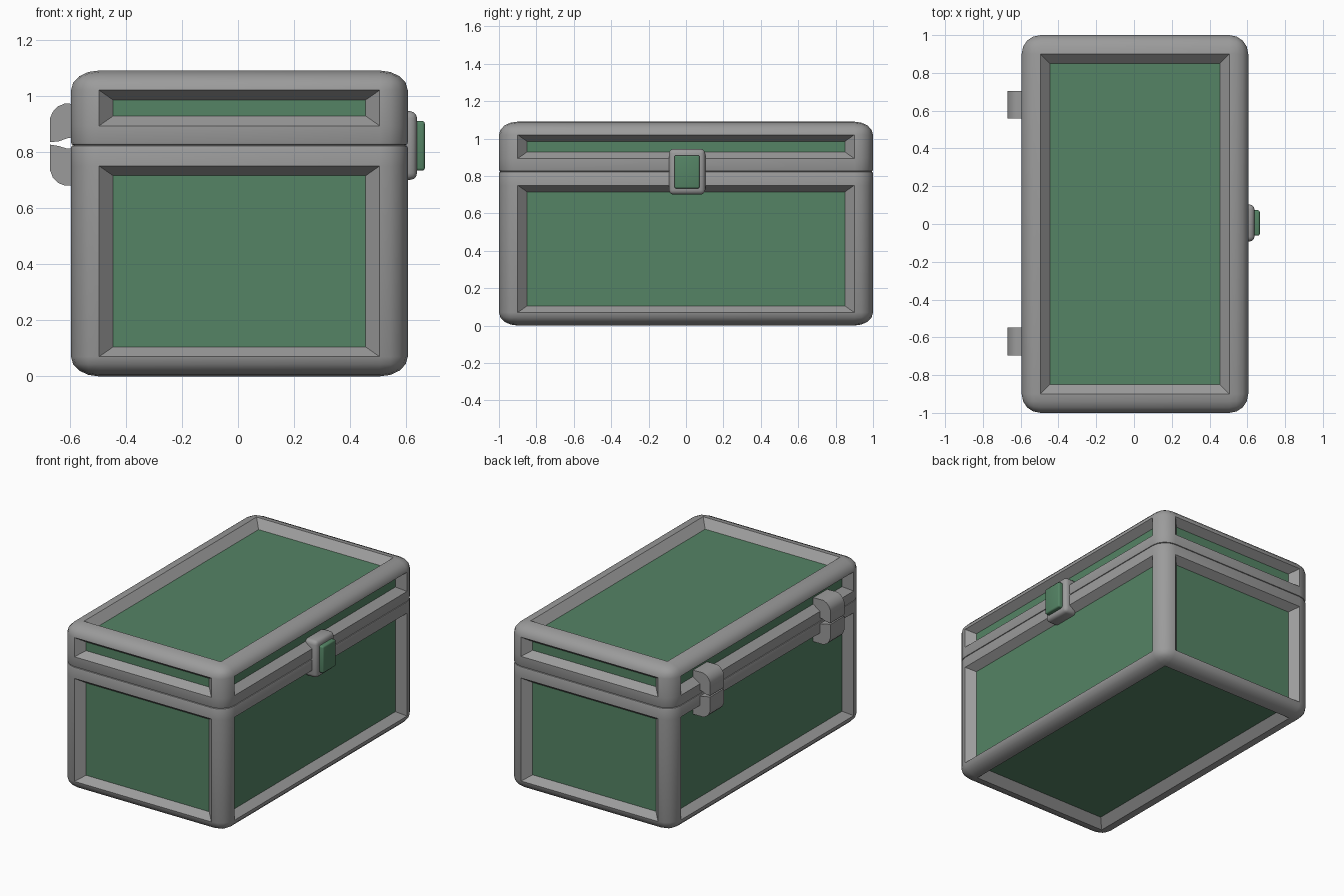
import bpy, bmesh, math
from mathutils import Vector

if "Cube" in bpy.data.objects:
    bpy.data.objects.remove(bpy.data.objects["Cube"])

CX = 0.005      # box centre in x, offset by the hinges
ZS = 0.7        # rails are flatter in z than in x and y


def material(name, col):
    m = bpy.data.materials.new(name)
    m.diffuse_color = (*col, 1)
    m.use_nodes = True
    m.node_tree.nodes["Principled BSDF"].inputs["Base Color"].default_value = m.diffuse_color
    return m


GREY = material("grey metal", (0.33, 0.33, 0.33))
GREEN = material("green panel", (0.09, 0.23, 0.13))


def finish(bm, name, mats, angle=35):
    bmesh.ops.recalc_face_normals(bm, faces=bm.faces)
    me = bpy.data.meshes.new(name)
    bm.to_mesh(me)
    bm.free()
    for m in mats:
        me.materials.append(m)
    ob = bpy.data.objects.new(name, me)
    bpy.context.collection.objects.link(ob)
    bpy.ops.object.select_all(action='DESELECT')
    ob.select_set(True)
    bpy.context.view_layer.objects.active = ob
    bpy.ops.object.shade_smooth_by_angle(angle=math.radians(angle))
    return ob


def block(lo, hi):
    bm = bmesh.new()
    bmesh.ops.create_cube(bm, size=1)
    for v in bm.verts:
        v.co = [(a + b) / 2 + c * (b - a) for a, b, c in zip(lo, hi, v.co)]
    return bm


def framed_shell(name, z0, z1, seam, band):
    """Rounded box with sunken green panels; seam is the flat z where the halves meet."""
    bm = block((CX - 0.6, -1, z0 / ZS), (CX + 0.6, 1, z1 / ZS))
    rim = [e for e in bm.edges
           if not all(abs(v.co.z - seam / ZS) < 1e-4 for v in e.verts)]
    bmesh.ops.bevel(bm, geom=rim, offset=0.1, segments=4, profile=0.5,
                    affect='EDGES', clamp_overlap=False)
    # cut the horizontal band next to the seam
    bmesh.ops.bisect_plane(bm, geom=bm.verts[:] + bm.edges[:] + bm.faces[:],
                           plane_co=(0, 0, band / ZS), plane_no=(0, 0, 1))
    bm.normal_update()
    # largest flat face on each outer side becomes a panel
    mid = (seam - (z0 + z1) / 2)
    panels = []
    for d in ((1, 0, 0), (-1, 0, 0), (0, 1, 0), (0, -1, 0),
              (0, 0, -1 if mid > 0 else 1)):
        same = [f for f in bm.faces if f.normal.dot(Vector(d)) > 0.999]
        panels.append((max(same, key=lambda f: f.calc_area()), Vector(d)))
    bmesh.ops.inset_individual(bm, faces=[p[0] for p in panels],
                               thickness=0.05, use_even_offset=True)
    for f, d in panels:
        f.material_index = 1
    for v in bm.verts:
        v.co.z *= ZS
    for f, d in panels:
        for v in f.verts:
            v.co -= d * 0.05
    # soften the seam edge
    edge = [e for e in bm.edges if len(e.link_faces) == 2
            and all(abs(v.co.z - seam) < 1e-4 for v in e.verts)]
    bmesh.ops.bevel(bm, geom=edge, offset=0.009, segments=2, profile=0.5,
                    affect='EDGES')
    return finish(bm, name, [GREY, GREEN])


framed_shell("case_body", 0, 0.824, 0.824, 0.75)
framed_shell("case_lid", 0.824, 1.09, 0.824, 0.893)


def extruded(name, profile, y0, y1):
    bm = bmesh.new()
    f = bm.faces.new([bm.verts.new((x, y0, z)) for x, z in profile])
    ext = bmesh.ops.extrude_face_region(bm, geom=[f])["geom"]
    bmesh.ops.translate(bm, vec=(0, y1 - y0, 0),
                        verts=[v for v in ext if isinstance(v, bmesh.types.BMVert)])
    return finish(bm, name, [GREY])


# hinges: an upper and a lower leaf on each
upper = [(-0.54, 0.97), (-0.618, 0.972), (-0.642, 0.962), (-0.66, 0.943), (-0.67, 0.92),
         (-0.67, 0.835), (-0.64, 0.837), (-0.61, 0.848), (-0.54, 0.86)]
lower = [(-0.54, 0.81), (-0.61, 0.812), (-0.64, 0.821), (-0.67, 0.826),
         (-0.67, 0.735), (-0.66, 0.709), (-0.642, 0.69), (-0.618, 0.68), (-0.54, 0.68)]
for side, y in (("front", -0.622), ("rear", 0.632)):
    extruded(f"{side}_hinge_upper_leaf", upper, y - 0.073, y + 0.073)
    extruded(f"{side}_hinge_lower_leaf", lower, y - 0.073, y + 0.073)


# latch plate and its green button
def rounded_block(name, lo, hi, r, mat):
    bm = block(lo, hi)
    bmesh.ops.bevel(bm, geom=bm.edges[:], offset=r, segments=3, profile=0.5,
                    affect='EDGES')
    return finish(bm, name, [mat])


rounded_block("latch_plate", (0.54, -0.092, 0.70), (0.638, 0.103, 0.945), 0.025, GREY)
rounded_block("latch_button", (0.60, -0.062, 0.733), (0.666, 0.073, 0.91), 0.01, GREEN)
